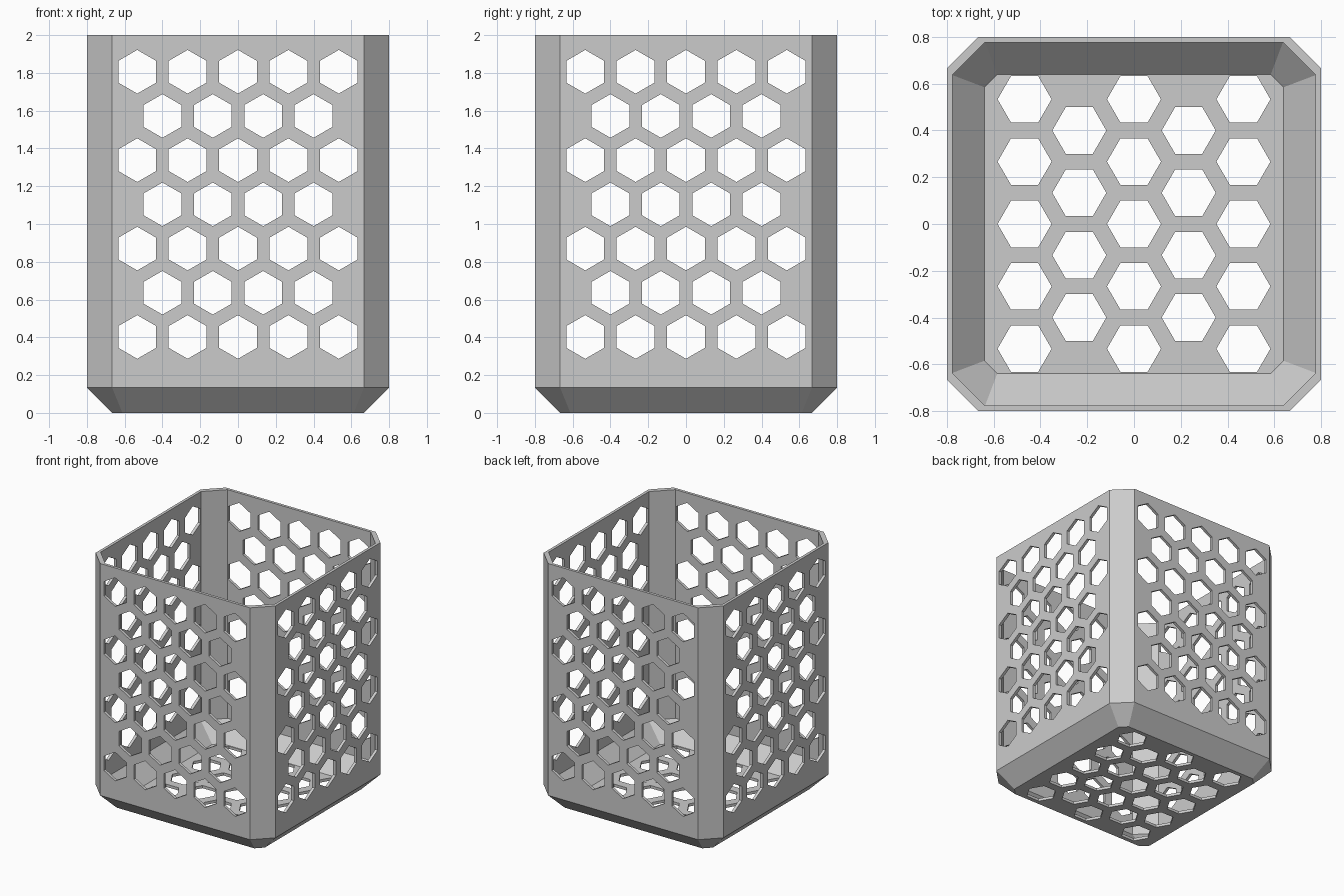
import bpy, bmesh, math
from mathutils import Vector, Matrix

if "Cube" in bpy.data.objects:
    bpy.data.objects.remove(bpy.data.objects["Cube"])

grey = bpy.data.materials.new("light_grey")
grey.diffuse_color = (0.6, 0.6, 0.6, 1)
grey.use_nodes = True
grey.node_tree.nodes["Principled BSDF"].inputs["Base Color"].default_value = grey.diffuse_color


def octagon(half, flat, z):
    """Square of the given half width whose corners are cut at +-flat."""
    pts = []
    for k in range(4):
        rot = Matrix.Rotation(k * math.pi / 2, 3, 'Z')
        pts += [rot @ Vector((half, -flat, z)), rot @ Vector((half, flat, z))]
    return pts


def make_object(name, bm):
    bmesh.ops.recalc_face_normals(bm, faces=bm.faces)
    mesh = bpy.data.meshes.new(name)
    bm.to_mesh(mesh)
    bm.free()
    mesh.materials.append(grey)
    obj = bpy.data.objects.new(name, mesh)
    bpy.context.collection.objects.link(obj)
    return obj


def hex_cutter(name, centres, near, far, turn):
    """Pointed-top hexagonal prisms in the XY plane, turned to face a wall."""
    bm = bmesh.new()
    for u, v in centres:
        rings = []
        for w in (near, far):
            rings.append([bm.verts.new(turn @ Vector((
                u + HEX_R * math.sin(k * math.pi / 3),
                v + HEX_R * math.cos(k * math.pi / 3), w))) for k in range(6)])
        bm.faces.new(rings[0])
        bm.faces.new(rings[1])
        for k in range(6):
            j = (k + 1) % 6
            bm.faces.new((rings[0][k], rings[0][j], rings[1][j], rings[1][k]))
    obj = make_object(name, bm)
    obj.hide_render = True
    return obj


# Basket shell: outer skin from the base up, over the rim, down to the floor
bm = bmesh.new()
sections = [(0.667, 0.612, 0.0), (0.8, 0.667, 0.135), (0.8, 0.667, 2.0),
            (0.777, 0.637, 2.0), (0.777, 0.637, 0.16), (0.64, 0.585, 0.022)]
rings = [[bm.verts.new(p) for p in octagon(*s)] for s in sections]
for a, b in zip(rings, rings[1:]):
    for k in range(8):
        j = (k + 1) % 8
        bm.faces.new((a[k], a[j], b[j], b[k]))
bm.faces.new(rings[0])
bm.faces.new(rings[-1])
basket = make_object("basket", bm)

# Honeycomb: staggered rows of five and four holes
HEX_R, PITCH, ROW = 0.1155, 0.2667, 0.234


def honeycomb(rows, start):
    cells = []
    for r in range(rows):
        n = 5 - r % 2
        cells += [((i - (n - 1) / 2) * PITCH, start + r * ROW) for i in range(n)]
    return cells


walls = honeycomb(7, 0.402)
floor = honeycomb(5, -2 * ROW)
upright = Matrix.Rotation(math.pi / 2, 3, 'X')
quarter = Matrix.Rotation(math.pi / 2, 3, 'Z')
cutters = [hex_cutter("front_back_cutter", walls, -1, 1, upright),
           hex_cutter("side_cutter", walls, -1, 1, quarter @ upright),
           hex_cutter("floor_cutter", floor, -0.1, 0.1, quarter)]

# Cut the holes, then drop the cutters
for c in cutters:
    mod = basket.modifiers.new(c.name, 'BOOLEAN')
    mod.operation = 'DIFFERENCE'
    mod.solver = 'EXACT'
    mod.object = c
bpy.context.view_layer.update()
deps = bpy.context.evaluated_depsgraph_get()
cut_mesh = bpy.data.meshes.new_from_object(basket.evaluated_get(deps))
basket.modifiers.clear()
basket.data = cut_mesh
for c in cutters:
    bpy.data.objects.remove(c)
